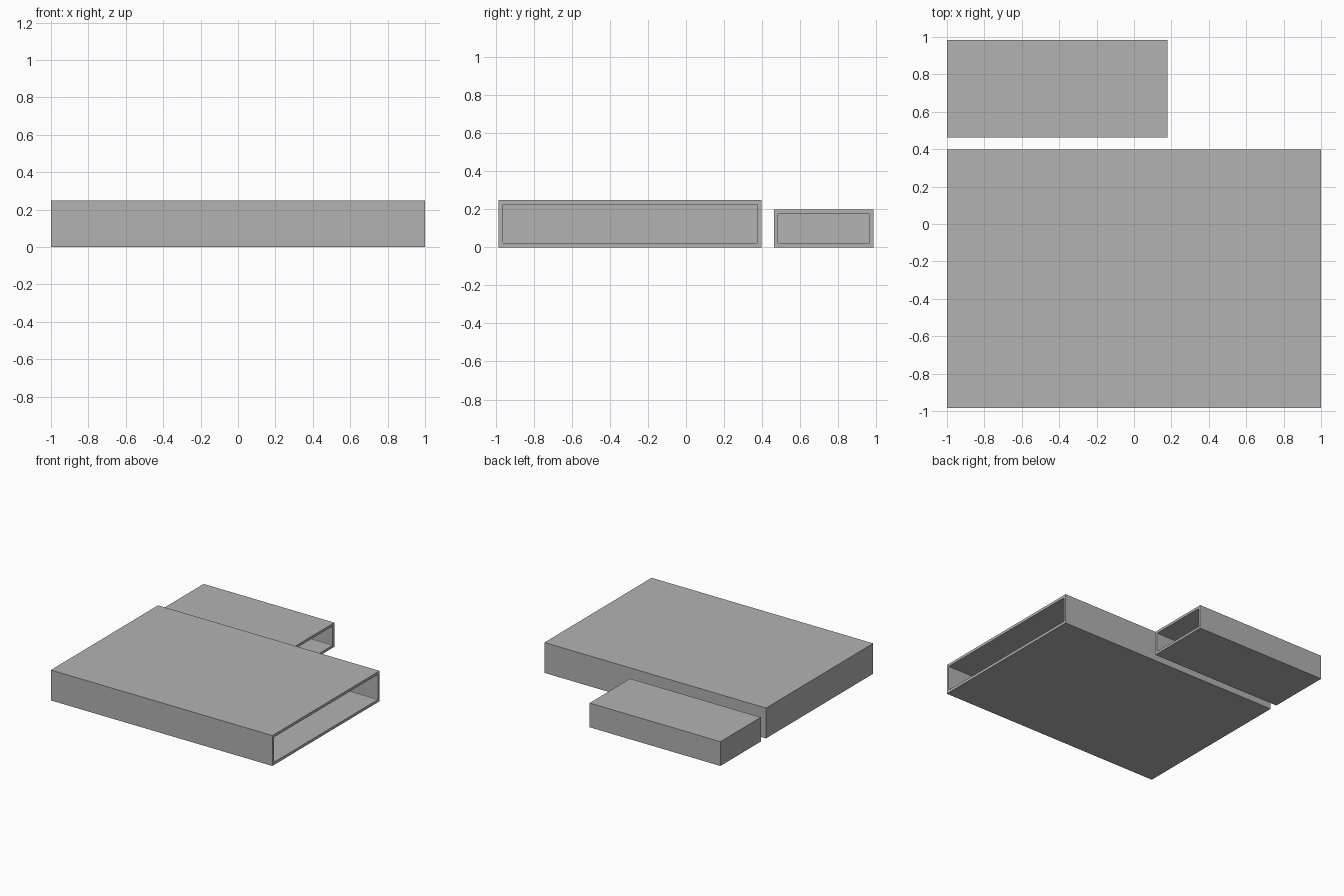
import bpy
import bmesh
from mathutils import Vector

cube = bpy.data.objects.get("Cube")
if cube:
    bpy.data.objects.remove(cube, do_unlink=True)

# Single grey material
grey = bpy.data.materials.new("plain grey")
grey.use_nodes = True
colour = (0.448, 0.448, 0.448, 1)
grey.diffuse_color = colour
grey.node_tree.nodes["Principled BSDF"].inputs["Base Color"].default_value = colour


def open_sleeve(name, low, high, wall):
    """Box that is hollow and open on its +x end, with slightly eased inner corners."""
    low, high = Vector(low), Vector(high)
    bm = bmesh.new()
    bmesh.ops.create_cube(bm, size=1)
    for v in bm.verts:
        v.co = [h if c > 0 else l for c, l, h in zip(v.co, low, high)]

    # Rim around the mouth
    mouth = next(f for f in bm.faces if f.normal.x > 0.9)
    bmesh.ops.inset_region(bm, faces=[mouth], thickness=wall)

    # Push the mouth in to leave a wall at the closed end
    hollow = bmesh.ops.extrude_discrete_faces(bm, faces=[mouth])["faces"][0]
    bmesh.ops.translate(bm, verts=hollow.verts,
                        vec=(low.x + wall - high.x, 0, 0))

    # Ease the long inner corners
    inner = set(hollow.verts)
    corners = [e for e in bm.edges if len(inner.intersection(e.verts)) == 1]
    bmesh.ops.bevel(bm, geom=corners, offset=0.005, segments=2,
                    profile=0.5, affect='EDGES')
    bmesh.ops.recalc_face_normals(bm, faces=bm.faces)

    mesh = bpy.data.meshes.new(name)
    bm.to_mesh(mesh)
    bm.free()
    mesh.materials.append(grey)
    obj = bpy.data.objects.new(name, mesh)
    bpy.context.collection.objects.link(obj)
    return obj


# Large sleeve in front, small sleeve behind it
open_sleeve("large_sleeve", (-1, -0.985, 0), (1, 0.397, 0.248), 0.031)
open_sleeve("small_sleeve", (-1, 0.463, 0), (0.18, 0.985, 0.198), 0.029)
